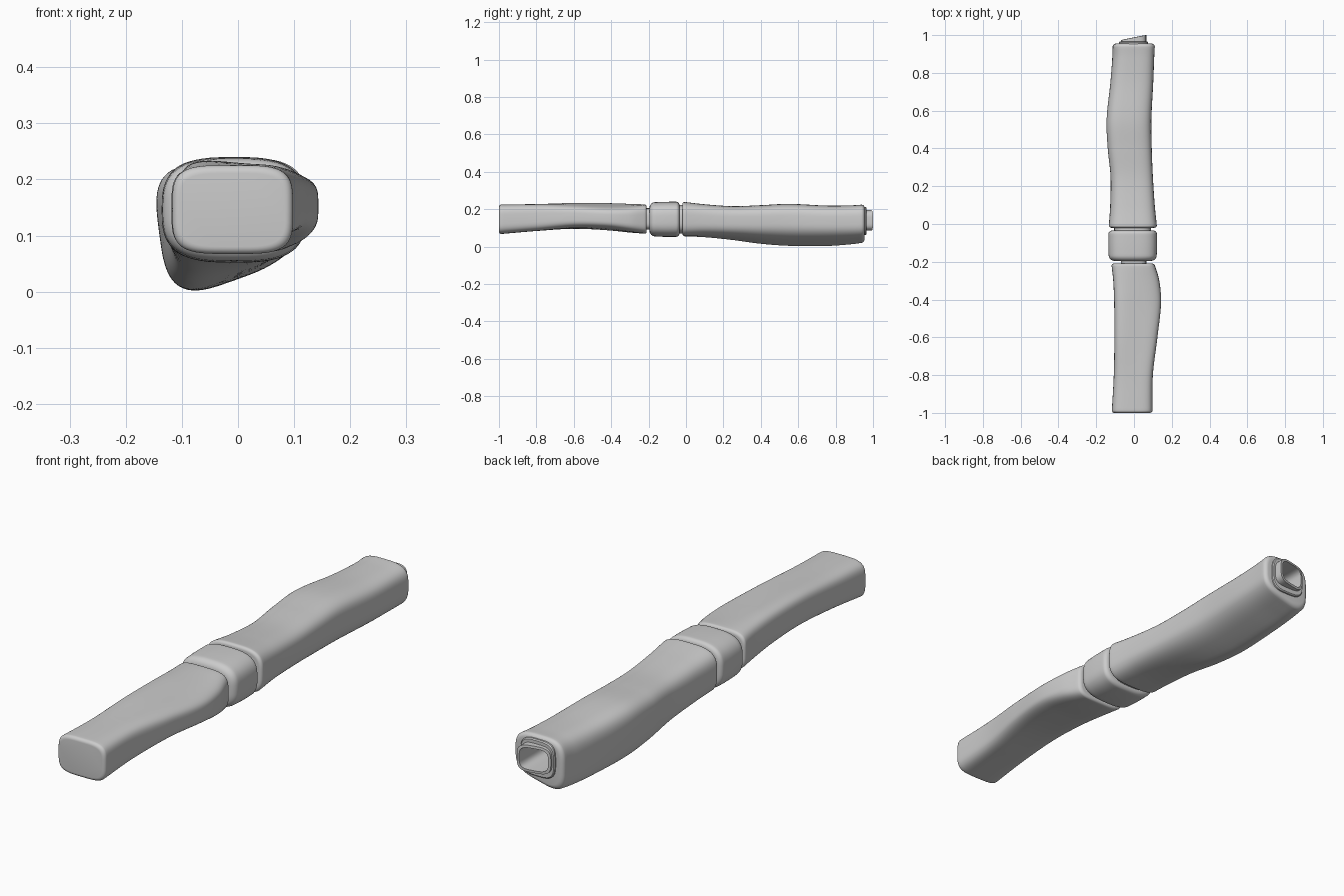
import bpy, bmesh, math

if "Cube" in bpy.data.objects:
    bpy.data.objects.remove(bpy.data.objects["Cube"])

N = 64  # points around each cross-section


def section(y, xl, xr, zb, zt, tilt_b=0.0, tilt_t=0.0, lean=0.0, power=3.6, inset=0.0, slant=0.0):
    """Rounded-rectangle ring fitted to its bounds; tilts slope the bottom and top."""
    pts = []
    for i in range(N):
        a = 2 * math.pi * i / N
        c, s = math.cos(a), math.sin(a)
        u = math.copysign(abs(c) ** (2 / power), c)
        v = math.copysign(abs(s) ** (2 / power), s)
        t = (v + 1) / 2
        lo, hi = zb + tilt_b * (u + 1) / 2, zt + tilt_t * (u + 1) / 2
        x = (xl + xr) / 2 + u * (xr - xl) / 2 + lean * (1 - t) * (1 - u) / 2
        pts.append((x, lo + (hi - lo) * t))
    xs, zs = [p[0] for p in pts], [p[1] for p in pts]

    def fit(val, lo, hi, a, b):
        return a + (val - lo) / (hi - lo) * (b - a)

    out = []
    for x, z in pts:
        x = fit(x, min(xs), max(xs), xl + inset, xr - inset)
        z = fit(z, min(zs), max(zs), zb + inset, zt - inset)
        out.append((x, y + slant * (x - xr), z))
    return out


def skin(name, rings, cap_start=True, cap_end=True):
    bm = bmesh.new()
    loops = [[bm.verts.new(p) for p in r] for r in rings]
    for a, b in zip(loops, loops[1:]):
        for i in range(N):
            j = (i + 1) % N
            bm.faces.new((a[i], a[j], b[j], b[i]))
    if cap_start:
        bm.faces.new(loops[0])
    if cap_end:
        bm.faces.new(loops[-1])
    bmesh.ops.recalc_face_normals(bm, faces=bm.faces)
    me = bpy.data.meshes.new(name)
    bm.to_mesh(me)
    bm.free()
    ob = bpy.data.objects.new(name, me)
    bpy.context.collection.objects.link(ob)
    bpy.ops.object.select_all(action='DESELECT')
    ob.select_set(True)
    bpy.context.view_layer.objects.active = ob
    bpy.ops.object.shade_smooth_by_angle(angle=math.radians(35))
    return ob


def sample(st, y):
    """Smooth cubic interpolation of the station table at y."""
    k = max(i for i in range(len(st) - 1) if st[i][0] <= y + 1e-9 or i == 0)
    p1, p2 = st[k], st[k + 1]
    p0, p3 = st[max(k - 1, 0)], st[min(k + 2, len(st) - 1)]
    h = p2[0] - p1[0]
    t = (y - p1[0]) / h
    res = [y]
    for c in range(1, len(p1)):
        m1 = (p2[c] - p0[c]) / (p2[0] - p0[0]) * h
        m2 = (p3[c] - p1[c]) / (p3[0] - p1[0]) * h
        res.append((2*t**3 - 3*t*t + 1) * p1[c] + (t**3 - 2*t*t + t) * m1
                   + (3*t*t - 2*t**3) * p2[c] + (t**3 - t*t) * m2)
    return res


def body(st, steps, r0, r1, power):
    """Rings along the stations, with rounded rims of radius r0 and r1."""
    y0, y1 = st[0][0], st[-1][0]
    rings = []
    for i in range(6):
        a = math.pi / 2 * i / 6
        rings.append(section(*sample(st, y0 + r0 * (1 - math.sin(a))),
                             power=power, inset=r0 * (1 - math.cos(a))))
    rings.reverse()
    rings = rings[::-1]
    # order the start rim from the end face outwards
    rings = [section(*sample(st, y0 + r0 * (1 - math.cos(math.pi / 2 * i / 6))), power=power,
                     inset=r0 * (1 - math.sin(math.pi / 2 * i / 6))) for i in range(6)]
    for i in range(steps + 1):
        y = y0 + r0 + (y1 - r1 - y0 - r0) * i / steps
        rings.append(section(*sample(st, y), power=power))
    for i in range(1, 7):
        a = math.pi / 2 * i / 6
        rings.append(section(*sample(st, y1 - r1 + r1 * math.sin(a)), power=power,
                             inset=r1 * (1 - math.cos(a))))
    return rings


# Station columns: y, x left, x right, z bottom, z top, bottom tilt, top tilt, left lean
front_st = [
    (-1.0, -0.118, 0.098, 0.066, 0.225, 0, 0, 0),
    (-0.8, -0.107, 0.100, 0.083, 0.227, 0, 0, 0),
    (-0.6, -0.104, 0.124, 0.095, 0.233, 0.01, -0.02, 0),
    (-0.42, -0.105, 0.143, 0.087, 0.232, 0.015, -0.03, 0),
    (-0.3, -0.110, 0.134, 0.075, 0.228, 0.01, -0.02, 0),
    (-0.21, -0.120, 0.108, 0.068, 0.225, 0, 0, 0),
]
rear_st = [
    (-0.02, -0.134, 0.122, 0.055, 0.240, 0, 0, 0),
    (0.1, -0.126, 0.110, 0.050, 0.226, 0.02, 0, 0),
    (0.25, -0.124, 0.100, 0.035, 0.216, 0.04, 0, 0.01),
    (0.4, -0.139, 0.094, 0.015, 0.221, 0.06, 0, 0.025),
    (0.55, -0.145, 0.092, 0.004, 0.228, 0.07, 0, 0.03),
    (0.75, -0.125, 0.102, 0.003, 0.219, 0.07, 0, 0.015),
    (0.88, -0.115, 0.107, 0.012, 0.220, 0.06, 0, 0),
    (0.955, -0.113, 0.111, 0.022, 0.225, 0.05, 0, 0),
]
collar_st = [
    (-0.195, -0.133, 0.119, 0.056, 0.236, 0, 0, 0),
    (-0.115, -0.136, 0.122, 0.052, 0.239, 0, 0, 0),
    (-0.035, -0.135, 0.121, 0.052, 0.240, 0, 0, 0),
]

# Front handle, closed at both ends
skin("front_handle", body(front_st, 60, 0.014, 0.012, 4.0))

# Middle collar ring
skin("middle_collar", body(collar_st, 10, 0.028, 0.018, 3.0))

# Rear handle, its end face left open around the socket
rear = body(rear_st, 80, 0.014, 0.018, 3.4)
rear.append(section(0.955, -0.072, 0.072, 0.075, 0.205))
skin("rear_handle", rear, cap_end=False)

# Core pins showing in the gaps beside the collar
skin("front_core", [section(y, -0.07, 0.065, 0.09, 0.205) for y in (-0.24, -0.16)])
skin("rear_core", [section(y, -0.105, 0.09, 0.07, 0.222, power=3.0) for y in (-0.06, 0.0)])

# Hollow socket: shoulder, slanted spout, deep bore
skin("end_socket", [
    section(0.945, -0.08, 0.075, 0.062, 0.212),
    section(0.961, -0.08, 0.075, 0.062, 0.212),
    section(0.965, -0.077, 0.072, 0.066, 0.208),
    section(0.965, -0.07, 0.065, 0.085, 0.195),
    section(1.0, -0.07, 0.065, 0.085, 0.195, slant=0.2),
    section(0.999, -0.06, 0.055, 0.095, 0.185, slant=0.2),
    section(0.80, -0.06, 0.055, 0.095, 0.185),
], cap_start=False)
